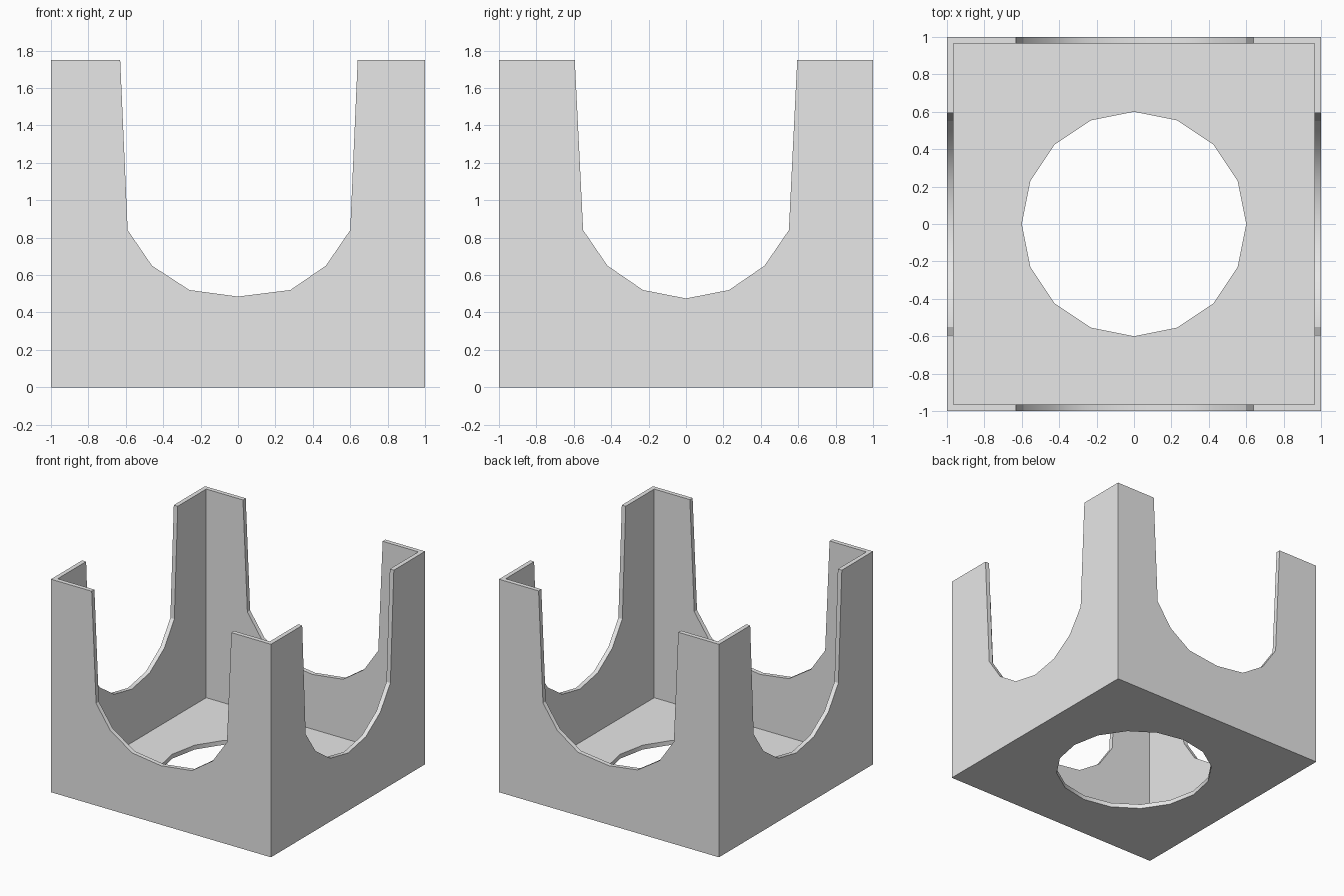
import bpy, bmesh, math
from mathutils import Matrix, Vector

HEIGHT, WALL = 1.75, 0.036

if "Cube" in bpy.data.objects:
    bpy.data.objects.remove(bpy.data.objects["Cube"])

grey = bpy.data.materials.new("plain_grey")
grey.use_nodes = True
colour = (0.8, 0.8, 0.8, 1)
grey.diffuse_color = colour
grey.node_tree.nodes["Principled BSDF"].inputs["Base Color"].default_value = colour


def new_object(name, bm):
    bmesh.ops.recalc_face_normals(bm, faces=bm.faces)
    mesh = bpy.data.meshes.new(name)
    bm.to_mesh(mesh)
    bm.free()
    mesh.materials.append(grey)
    obj = bpy.data.objects.new(name, mesh)
    bpy.context.collection.objects.link(obj)
    return obj


def block(name, half, bottom, top):
    bm = bmesh.new()
    bmesh.ops.create_cube(bm, size=1)
    bmesh.ops.scale(bm, vec=(2 * half, 2 * half, top - bottom), verts=bm.verts)
    bmesh.ops.translate(bm, vec=(0, 0, (top + bottom) / 2), verts=bm.verts)
    return new_object(name, bm)


def notch_cutter(name, profile, turn):
    # Prism running right through two opposite walls
    bm = bmesh.new()
    face = bm.faces.new([bm.verts.new((x, -1.2, z)) for x, z in profile])
    ext = bmesh.ops.extrude_face_region(bm, geom=[face])["geom"]
    moved = [g for g in ext if isinstance(g, bmesh.types.BMVert)]
    bmesh.ops.translate(bm, vec=Vector((0, 2.4, 0)), verts=moved)
    bmesh.ops.rotate(bm, matrix=Matrix.Rotation(turn, 3, "Z"), verts=bm.verts)
    return new_object(name, bm)


def hole_cutter(name, radius, sides):
    bm = bmesh.new()
    bmesh.ops.create_cone(bm, cap_ends=True, segments=sides,
                          radius1=radius, radius2=radius, depth=0.4)
    return new_object(name, bm)


# U-shaped openings; the ends continue the side slope above the rim
front_profile = [(-0.64, 1.98), (-0.59, 0.84), (-0.46, 0.65), (-0.26, 0.52), (0, 0.485),
                 (0.28, 0.52), (0.47, 0.65), (0.60, 0.84), (0.65, 1.98)]
half_side = [(0.606, 1.98), (0.55, 0.84), (0.42, 0.65), (0.23, 0.52)]
side_profile = [(-x, z) for x, z in half_side] + [(0, 0.475)] + half_side[::-1]

# Open box with notched walls and a round hole in the floor
box = block("open_box", 1, 0, HEIGHT)
cutters = [
    block("cavity_cutter", 1 - WALL, WALL, HEIGHT + 0.3),
    notch_cutter("front_back_notch_cutter", front_profile, 0),
    notch_cutter("side_notch_cutter", side_profile, math.pi / 2),
    hole_cutter("floor_hole_cutter", 0.6, 16),
]
for cutter in cutters:
    cutter.hide_render = True
    mod = box.modifiers.new(cutter.name, "BOOLEAN")
    mod.operation = "DIFFERENCE"
    mod.solver = "EXACT"
    mod.object = cutter

# Apply the cuts and drop the cutters
bpy.context.view_layer.update()
bpy.ops.object.select_all(action="DESELECT")
box.select_set(True)
bpy.context.view_layer.objects.active = box
for mod in list(box.modifiers):
    bpy.ops.object.modifier_apply(modifier=mod.name)
for cutter in cutters:
    bpy.data.objects.remove(cutter)

bpy.ops.object.shade_smooth_by_angle(angle=math.radians(30))
